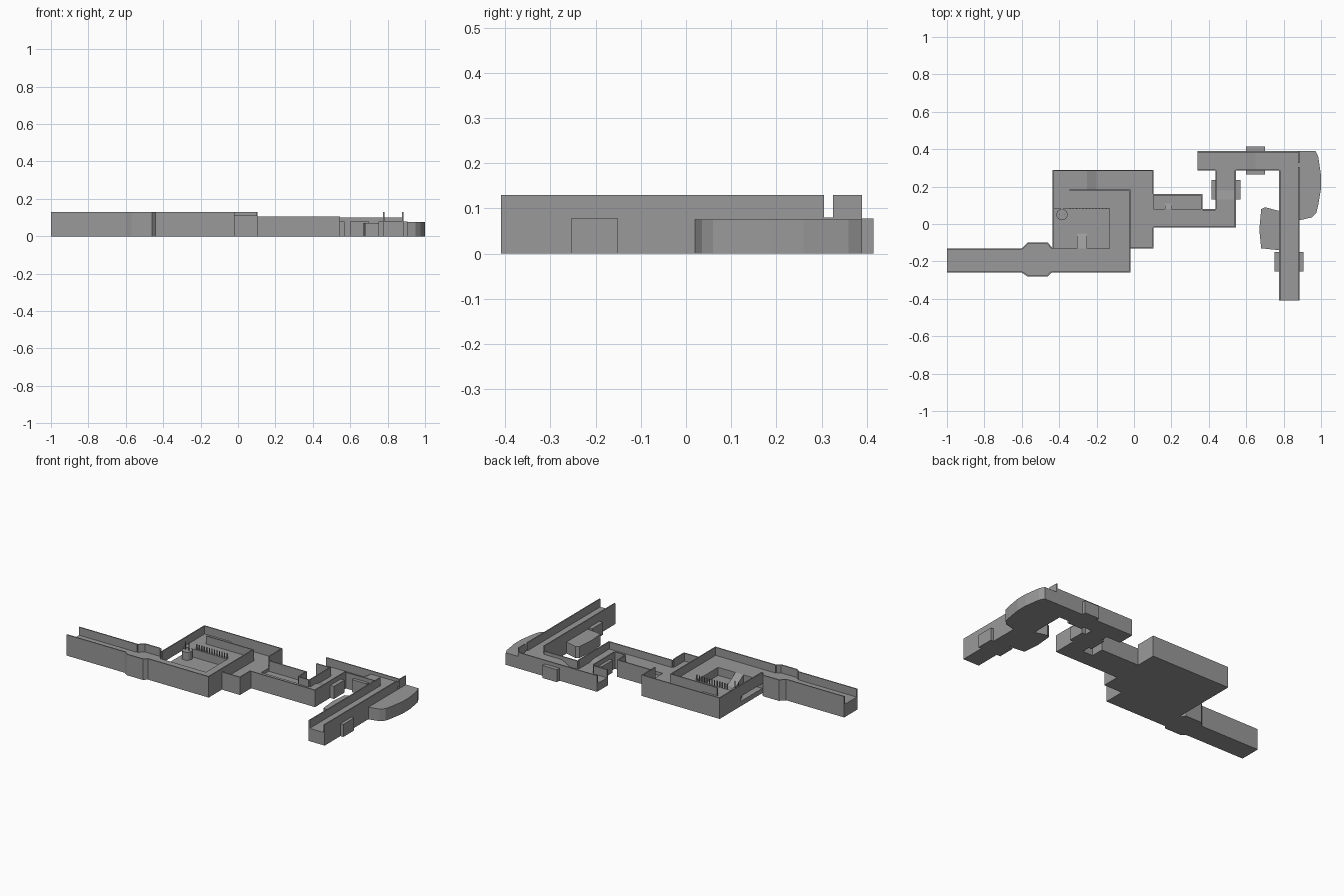
import bpy, bmesh, math
from mathutils import Vector

cube = bpy.data.objects.get("Cube")
if cube:
    bpy.data.objects.remove(cube, do_unlink=True)

stone = bpy.data.materials.new("grey_stone")
stone.use_nodes = True
colour = (0.32, 0.32, 0.32, 1)
stone.diffuse_color = colour
stone.node_tree.nodes["Principled BSDF"].inputs["Base Color"].default_value = colour

HIGH, MID, LOW, PIT = 0.08, 0.06, 0.05, 0.03
THICK = 0.007


def finish(name, bm):
    bmesh.ops.recalc_face_normals(bm, faces=bm.faces)
    mesh = bpy.data.meshes.new(name)
    bm.to_mesh(mesh)
    bm.free()
    mesh.materials.append(stone)
    obj = bpy.data.objects.new(name, mesh)
    bpy.context.collection.objects.link(obj)
    return obj


def add_prism(bm, pts, z0, tops):
    """Outline extruded from z0 to one top height per corner."""
    low = [bm.verts.new((x, y, z0)) for x, y in pts]
    up = [bm.verts.new((p[0], p[1], t)) for p, t in zip(pts, tops)]
    bm.faces.new(low[::-1])
    bm.faces.new(up)
    n = len(pts)
    for i in range(n):
        j = (i + 1) % n
        bm.faces.new((low[i], low[j], up[j], up[i]))


def prism(name, pts, top, z0=0):
    bm = bmesh.new()
    add_prism(bm, pts, z0, [top] * len(pts))
    return finish(name, bm)


def rect(x0, x1, y0, y1):
    return [(x0, y0), (x1, y0), (x1, y1), (x0, y1)]


def block(name, x0, x1, y0, y1, top, z0=0):
    return prism(name, rect(x0, x1, y0, y1), top, z0)


def ramp(name, x0, x1, y0, y1, tops):
    """Sloped block, corner heights counter-clockwise from low x, low y."""
    bm = bmesh.new()
    add_prism(bm, rect(x0, x1, y0, y1), 0, tops)
    return finish(name, bm)


def wall(name, path, z0, top):
    """Thin wall on the left side of a path."""
    bm = bmesh.new()
    for a, b in zip(path, path[1:]):
        a, b = Vector(a), Vector(b)
        d = (b - a).normalized()
        n = Vector((-d.y, d.x)) * THICK
        add_prism(bm, [a, b, b + n, a + n], z0, [top] * 4)
    return finish(name, bm)


# West corridor with the wider gate section
south = [(-1, -.26), (-.6, -.26), (-.57, -.28), (-.46, -.28), (-.44, -.26), (-.02, -.26)]
north = [(-.435, -.13), (-.46, -.1), (-.57, -.1), (-.6, -.13), (-1, -.13)]
prism("west_corridor_floor", south + [(-.02, -.13)] + north, HIGH)
wall("west_corridor_south_wall", south + [(-.02, .185), (-.345, .185)], HIGH, .13)
wall("west_corridor_north_wall", north, HIGH, .13)

# Main hall with sunken pit
block("pit_floor", -.435, -.13, -.13, .08, PIT)
block("pit_east_ledge", -.13, -.02, -.13, .185, HIGH)
block("pit_north_ledge", -.435, -.13, .08, .185, HIGH)
ramp("pit_ramp", -.305, -.25, -.13, -.05, [HIGH, HIGH, PIT, PIT])

# Column with two thin rods, and the railing
bm = bmesh.new()
ring = [(-.385 + .03 * math.cos(i * math.pi / 8), .05 + .03 * math.sin(i * math.pi / 8))
        for i in range(16)]
add_prism(bm, ring, PIT, [HIGH] * 16)
finish("pit_column", bm)
for i, x in enumerate((-.4, -.375)):
    block(f"column_rod_{i}", x, x + .004, .05, .054, .13, HIGH)
bm = bmesh.new()
for i in range(13):
    x = -.345 + i * .0175
    add_prism(bm, rect(x, x + .005, .08, .085), HIGH, [.115] * 4)
finish("railing_posts", bm)

# Passage around the hall
block("north_passage_upper", -.435, -.25, .185, .29, HIGH)
ramp("north_passage_ramp", -.25, -.2, .185, .29, [HIGH, MID, MID, HIGH])
block("north_passage_lower", -.2, .105, .185, .29, MID)
block("east_passage", -.02, .105, -.13, .185, MID)
wall("hall_outer_wall", [(.105, .29), (-.435, .29), (-.435, -.13)], MID, .13)
wall("east_passage_wall_north", [(.105, .16), (.105, .29)], MID, .13)
wall("east_passage_wall_south", [(-.02, -.13), (.105, -.13), (.105, -.02)], MID, .11)

# Middle corridor and alcove
block("middle_corridor_floor", .105, .545, -.02, .08, MID)
block("alcove_floor", .105, .365, .08, .16, .04)
ramp("alcove_ramp", .165, .2, .08, .11, [MID, MID, .04, .04])
block("link_floor_south", .435, .545, .08, .13, MID)
ramp("link_ramp", .435, .545, .13, .18, [MID, MID, LOW, LOW])
block("link_floor_north", .435, .545, .18, .285, LOW)
wall("middle_south_wall", [(.105, -.02), (.545, -.02), (.545, .285)], LOW, .105)
wall("alcove_wall", [(.435, .285), (.435, .08), (.365, .08), (.365, .16), (.105, .16)], .04, .105)

# North corridor
block("north_corridor_west", .34, .6, .285, .39, LOW)
ramp("north_corridor_ramp", .6, .65, .285, .39, [LOW, HIGH, HIGH, LOW])
block("north_corridor_east", .65, .775, .285, .39, HIGH)
wall("north_corridor_south_wall", [(.34, .285), (.435, .285)], LOW, .10)
wall("north_corridor_inner_wall", [(.545, .285), (.775, .285)], LOW, .10)
wall("north_corridor_outer_wall", [(.885, .39), (.34, .39)], LOW, .10)

# East corridor, its outer wall broken by a doorway
block("east_corridor_floor", .775, .885, -.41, .39, HIGH)
wall("east_corridor_inner_wall", [(.775, .285), (.775, -.41)], HIGH, .13)
wall("east_corridor_outer_wall", [(.885, -.41), (.885, .305)], HIGH, .13)
wall("east_corridor_corner_wall", [(.885, .325), (.885, .39)], HIGH, .13)

# Side terraces
prism("outer_terrace", [(.885, .02), (.95, .035), (.975, .06), (.985, .1), (1, .19),
                        (1, .26), (.985, .36), (.97, .39), (.885, .39)], .075)
prism("inner_terrace", [(.775, -.14), (.68, -.13), (.67, -.03), (.68, .08),
                        (.7, .09), (.775, .07)], .072)

# Door housings on both sides of each corridor
for name, boxes in {
    "link_door": [(.415, .435, .13, .235), (.545, .57, .13, .235)],
    "north_door": [(.6, .7, .265, .285), (.6, .7, .39, .415)],
    "east_door": [(.75, .775, -.255, -.15), (.885, .905, -.255, -.15)],
}.items():
    for side, box in zip(("a", "b"), boxes):
        block(f"{name}_housing_{side}", *box, .078)
